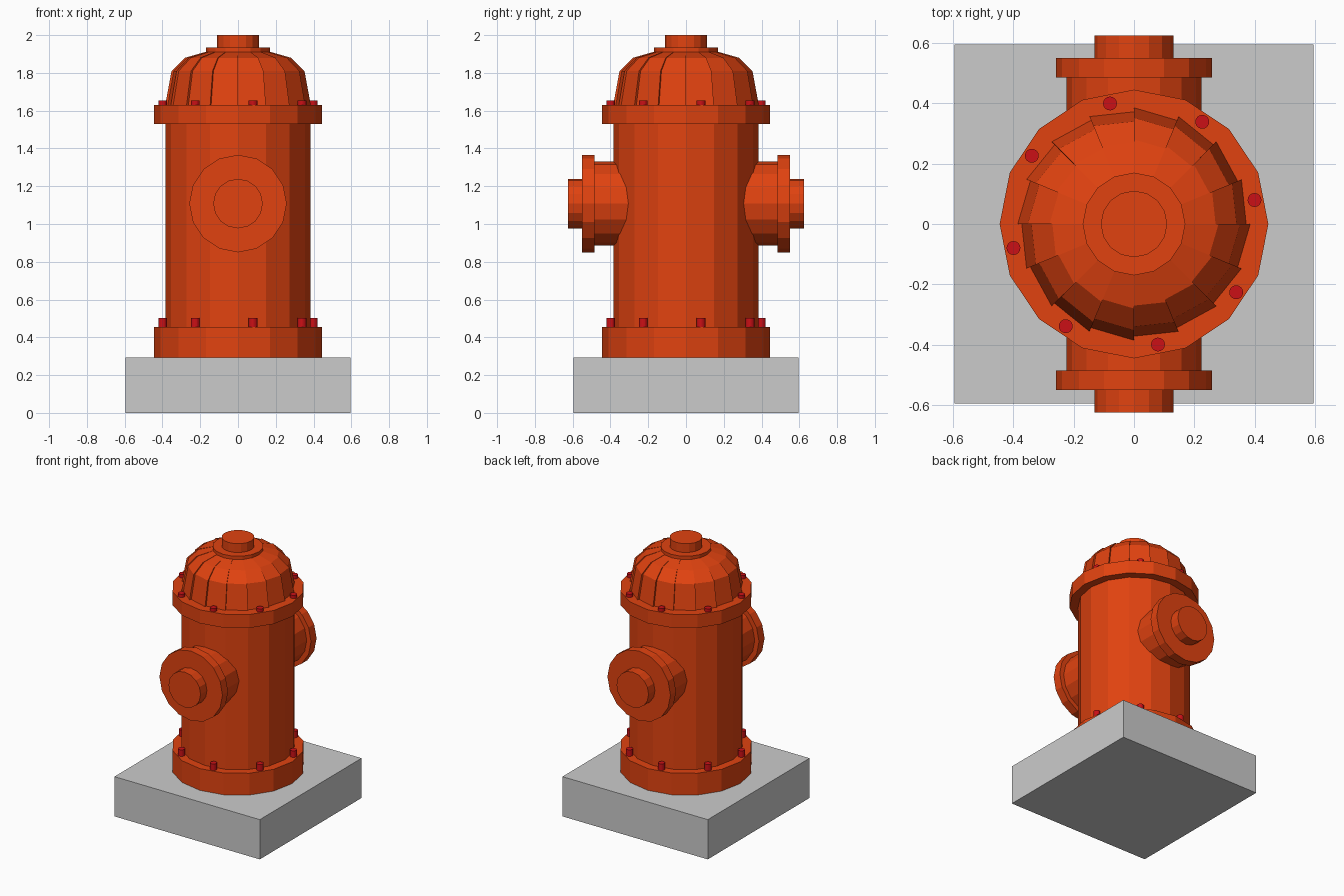
import bpy, math

if "Cube" in bpy.data.objects:
    bpy.data.objects.remove(bpy.data.objects["Cube"])

SIDES = 16


def material(name, color):
    m = bpy.data.materials.new(name)
    m.diffuse_color = color
    m.use_nodes = True
    m.node_tree.nodes["Principled BSDF"].inputs["Base Color"].default_value = m.diffuse_color
    return m


PAINT = material("orange_paint", (0.75, 0.055, 0.005, 1))
BOLT = material("red_bolt", (0.6, 0.005, 0.008, 1))


def add_mesh(name, verts, faces, mat):
    me = bpy.data.meshes.new(name)
    me.from_pydata(verts, [], faces)
    me.materials.append(mat)
    ob = bpy.data.objects.new(name, me)
    bpy.context.collection.objects.link(ob)
    return ob


def lathe(name, profile, mat=PAINT, sides=SIDES):
    """Closed solid turned around z from (radius, height) points."""
    verts, faces = [], []
    for r, z in profile:
        for i in range(sides):
            a = math.tau * i / sides
            verts.append((r * math.cos(a), r * math.sin(a), z))
    for k in range(len(profile) - 1):
        for i in range(sides):
            j = (i + 1) % sides
            faces.append((k * sides + i, k * sides + j, (k + 1) * sides + j, (k + 1) * sides + i))
    faces.append(tuple(reversed(range(sides))))
    faces.append(tuple(range((len(profile) - 1) * sides, len(profile) * sides)))
    return add_mesh(name, verts, faces, mat)


# Square concrete plinth
bpy.ops.mesh.primitive_cube_add(size=1, location=(0, 0, 0.147))
plinth = bpy.context.object
plinth.name = "plinth"
plinth.scale = (1.19, 1.19, 0.294)

# Barrel with foot flange and top flange
lathe("barrel", [(0.445, 0.294), (0.445, 0.455), (0.385, 0.455), (0.385, 1.53),
                 (0.445, 1.53), (0.445, 1.63), (0.36, 1.63)])

# Bonnet: overlapping panels, each stepping in slightly from its neighbour
rings = [(0.385, 1.63), (0.352, 1.81), (0.28, 1.88), (0.14, 1.92)]
STEP = 0.965
n = 2 * SIDES
verts, faces = [], []
for r, z in rings:
    for i in range(SIDES):
        for a, s in ((i, STEP), (i + 1, 1.0)):
            t = math.tau * a / SIDES
            verts.append((r * s * math.cos(t), r * s * math.sin(t), z))
for k in range(len(rings) - 1):
    for i in range(n):
        j = (i + 1) % n
        faces.append((k * n + i, k * n + j, (k + 1) * n + j, (k + 1) * n + i))
faces.append(tuple(range((len(rings) - 1) * n, len(rings) * n)))
add_mesh("bonnet", verts, faces, PAINT)

# Cap plate and operating nut
lathe("bonnet_cap", [(0.17, 1.91), (0.17, 1.935), (0.11, 1.935), (0.11, 2.0)])

# Front and back outlets
for name, sign in (("front_outlet", 1), ("back_outlet", -1)):
    outlet = lathe(name, [(0.223, 0.2), (0.223, 0.485), (0.258, 0.485), (0.258, 0.55),
                          (0.131, 0.55), (0.131, 0.625)])
    outlet.rotation_euler.x = sign * math.pi / 2
    outlet.location.z = 1.108

# Flange bolts, centred on every second flange side
for name, low, high in (("foot_bolt", 0.44, 0.503), ("bonnet_bolt", 1.61, 1.654)):
    for i in range(8):
        a = math.radians(11.25 + 45 * i)
        bolt = lathe(f"{name}_{i + 1}", [(0.023, low), (0.023, high)], BOLT)
        bolt.location = (0.407 * math.cos(a), 0.407 * math.sin(a), 0)
